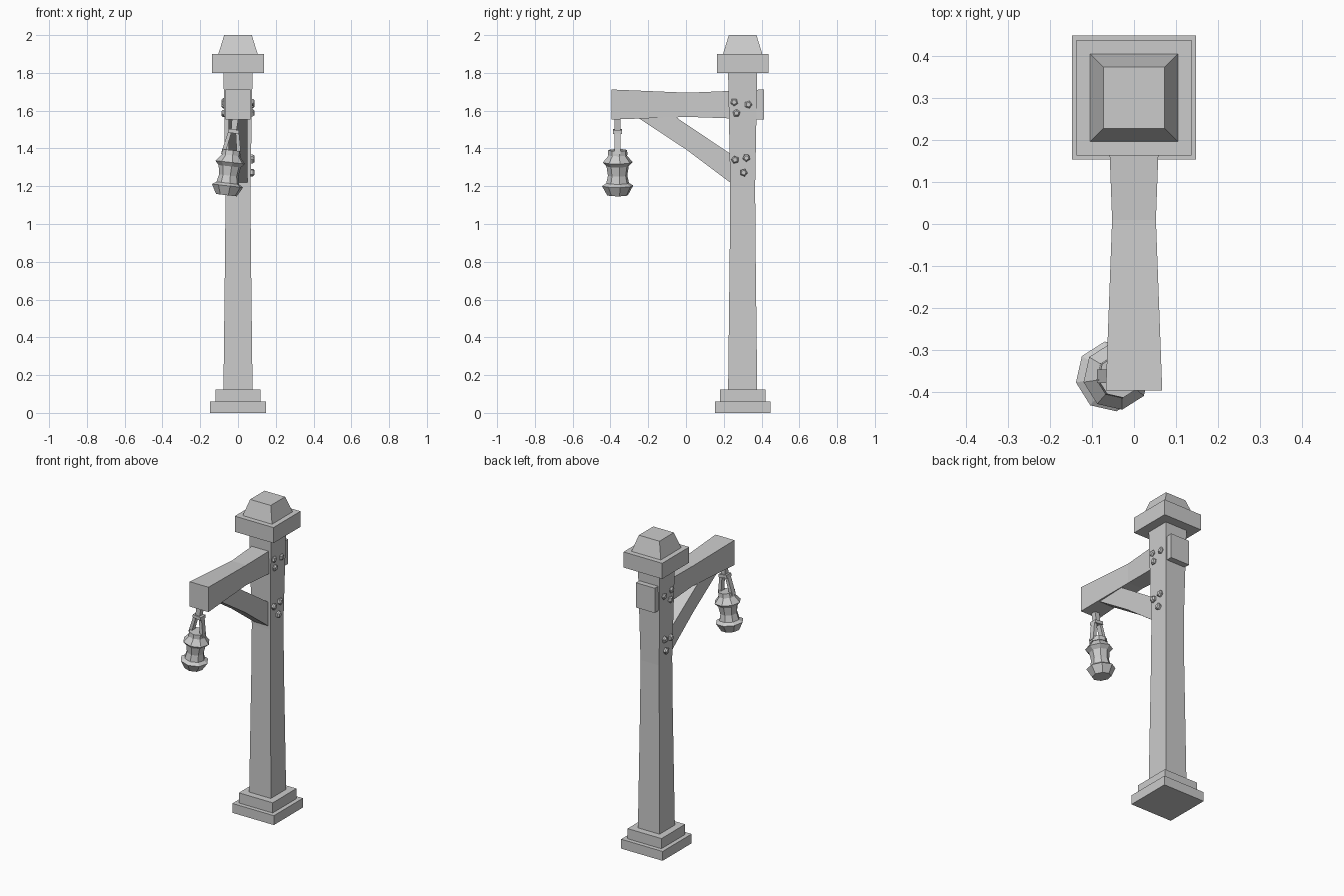
import bpy, bmesh, math
from mathutils import Matrix, Vector

cube = bpy.data.objects.get("Cube")
if cube:
    bpy.data.objects.remove(cube, do_unlink=True)

grey = bpy.data.materials.new("plain_grey")
grey.use_nodes = True
grey.diffuse_color = (0.6, 0.6, 0.6, 1)
grey.node_tree.nodes["Principled BSDF"].inputs["Base Color"].default_value = (0.6, 0.6, 0.6, 1)

POST_Y = 0.3


def loft(name, rings, matrix=None):
    """Skin a list of equal-length point rings and cap both ends."""
    bm = bmesh.new()
    loops = [[bm.verts.new(p) for p in ring] for ring in rings]
    n = len(loops[0])
    for a, b in zip(loops, loops[1:]):
        for i in range(n):
            j = (i + 1) % n
            bm.faces.new((a[i], a[j], b[j], b[i]))
    bm.faces.new(loops[0])
    bm.faces.new(loops[-1])
    if matrix:
        bm.transform(matrix)
    bmesh.ops.recalc_face_normals(bm, faces=bm.faces)
    mesh = bpy.data.meshes.new(name)
    bm.to_mesh(mesh)
    bm.free()
    mesh.materials.append(grey)
    ob = bpy.data.objects.new(name, mesh)
    bpy.context.collection.objects.link(ob)
    return ob


def square_column(name, sections):
    """Square sections (z, half width) stacked on the post axis."""
    return loft(name, [[(sx * h, POST_Y + sy * h, z) for sx, sy in
                        ((-1, -1), (1, -1), (1, 1), (-1, 1))] for z, h in sections])


def turned(name, profile, sides, matrix, phase=0.0):
    """Faceted turned form from (z, radius) pairs."""
    angles = [phase + math.tau * i / sides for i in range(sides)]
    return loft(name, [[(r * math.cos(a), r * math.sin(a), z) for a in angles]
                       for z, r in profile], matrix)


def plate(name, outline, half, axis, matrix=None):
    """Extrude a 2D outline symmetrically along x or y."""
    def place(u, v, d):
        return (d, u, v) if axis == "x" else (u, d, v)
    return loft(name, [[place(u, v, s * half) for u, v in outline] for s in (-1, 1)], matrix)


# Stepped base, waisted post and cap
square_column("base_lower_step", [(0, 0.147), (0.06, 0.147)])
square_column("base_upper_step", [(0.06, 0.12), (0.125, 0.12)])
square_column("post", [(0.125, 0.077), (0.9, 0.068), (1.2, 0.066), (1.8, 0.077)])
square_column("cap_slab", [(1.8, 0.137), (1.9, 0.137)])
square_column("cap_top", [(1.9, 0.104), (2.0, 0.073)])

# Horizontal arm, slimmer in the middle
loft("arm", [[(-w, y, low), (w, y, low), (w, y, high), (-w, y, high)] for y, w, low, high in (
    (-0.395, 0.067, 1.553, 1.712), (0.01, 0.052, 1.567, 1.695), (0.412, 0.067, 1.553, 1.712))])

# Diagonal brace
plate("brace", [(-0.25, 1.56), (0.0, 1.395), (0.24, 1.215), (0.28, 1.34), (0.23, 1.375),
                (-0.06, 1.57)], 0.05, "x")

# Bolts on both sides of the post
bolts = [(0.255, 1.645), (0.33, 1.632), (0.267, 1.587),
         (0.26, 1.34), (0.32, 1.35), (0.305, 1.272)]
for side, label in ((1, "left"), (-1, "right")):
    for i, (y, z) in enumerate(bolts):
        turn = Matrix.Rotation(side * math.pi / 2, 4, "Y")
        turned(f"bolt_{label}_{i + 1}", [(0.05, 0.021), (0.079, 0.021), (0.087, 0.013)], 5,
               Matrix.Translation((0, y, z)) @ turn, 0.3 * i)

# Hanging lantern, swung slightly to one side
hang = Matrix.Translation((-0.016, -0.362, 1.55)) @ Matrix.Rotation(math.radians(6.5), 4, "Y")


def hung(z):
    return z - 1.55


turned("lantern_base", [(hung(z), r) for z, r in (
    (1.15, 0.056), (1.2, 0.084), (1.215, 0.06))], 8, hang, 0.17)
turned("lantern_body", [(hung(z), r) for z, r in (
    (1.21, 0.062), (1.255, 0.052), (1.305, 0.06))], 8, hang, 0.17)
turned("lantern_roof", [(hung(z), r) for z, r in (
    (1.3, 0.056), (1.325, 0.08), (1.365, 0.046))], 8, hang, 0.17)
turned("lantern_collar", [(hung(z), r) for z, r in (
    (1.363, 0.053), (1.39, 0.051))], 8, hang, 0.17)

# Bail handle and hook
for s, label in ((1, "left"), (-1, "right")):
    plate(f"bail_{label}", [(s * u, hung(z)) for u, z in (
        (0.052, 1.375), (0.027, 1.495), (0.009, 1.495), (0.03, 1.375))], 0.016, "y", hang)
plate("bail_top", [(u, hung(z)) for u, z in (
    (-0.03, 1.48), (0.03, 1.48), (0.028, 1.5), (-0.028, 1.5))], 0.024, "y", hang)
plate("hook", [(u, hung(z)) for u, z in (
    (-0.014, 1.49), (0.014, 1.49), (0.018, 1.575), (-0.018, 1.575))], 0.016, "y", hang)
